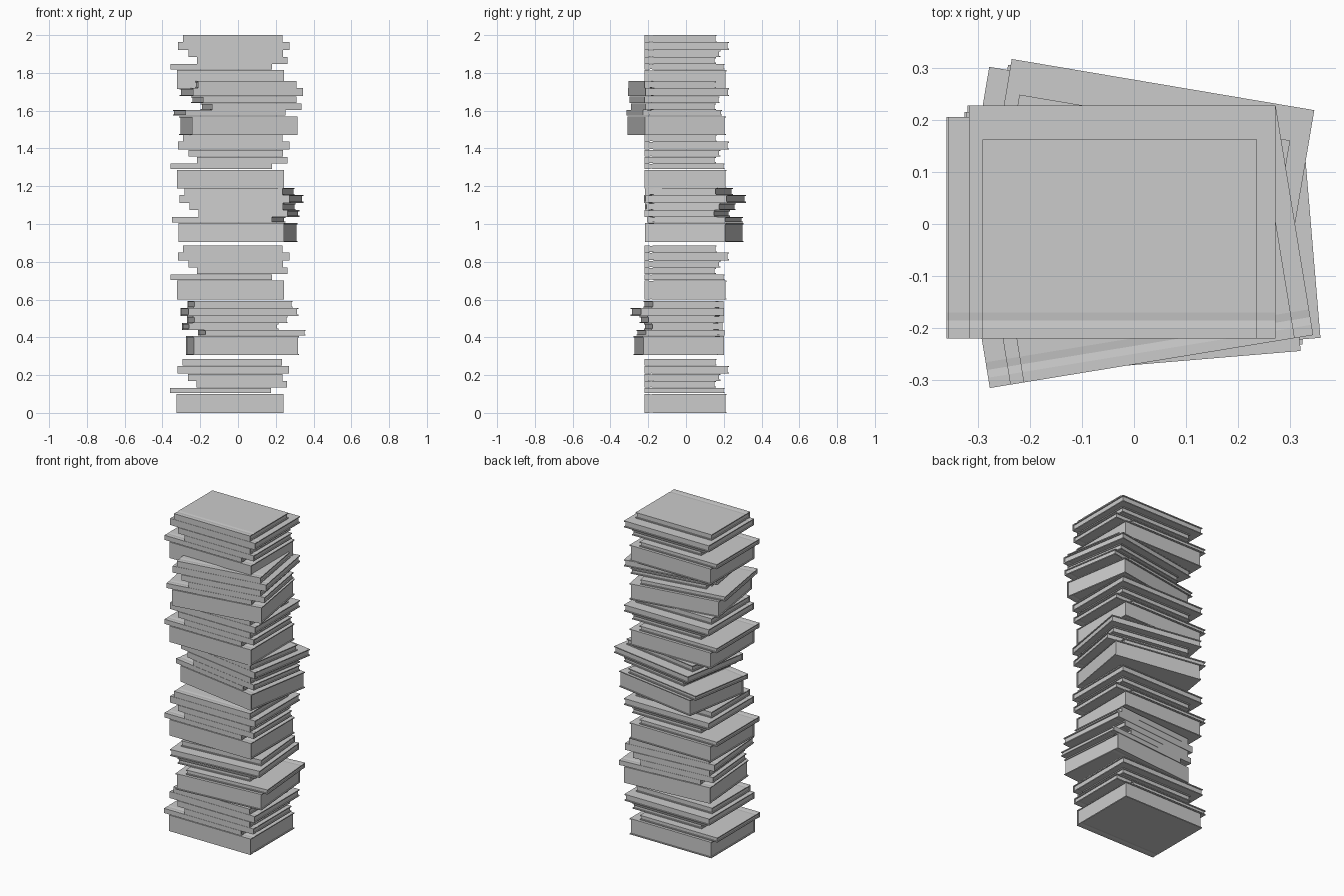
import bpy, bmesh
from math import radians
from mathutils import Matrix

cube = bpy.data.objects.get("Cube")
if cube:
    bpy.data.objects.remove(cube, do_unlink=True)

grey = bpy.data.materials.new("plain grey")
grey.use_nodes = True
COLOUR = (0.6, 0.6, 0.6, 1)
grey.diffuse_color = COLOUR
grey.node_tree.nodes["Principled BSDF"].inputs["Base Color"].default_value = COLOUR

SPINE = -0.22    # all spines line up on this y
BOARD = 0.006    # cover thickness
LIP = 0.006      # how far the covers overhang the pages

# Books of one pile: left x, right x, back y, bottom z, top z
BOOKS = {
    "thick_book": (-0.322, 0.243, 0.215, 0.0, 0.1),
    "thin_book": (-0.357, 0.179, 0.205, 0.104, 0.133),
    "shifted_book": (-0.216, 0.263, 0.158, 0.134, 0.169),
    "small_book": (-0.263, 0.238, 0.182, 0.17, 0.206),
    "wide_book": (-0.317, 0.272, 0.227, 0.208, 0.249),
    "top_book": (-0.291, 0.236, 0.162, 0.25, 0.286),
}

# Piles: shift x, shift y, base z, turn in degrees
PILES = [
    (-0.003, 0, 0.0, 0),
    (-0.015, -0.044, 0.306, 184.8),
    (0, 0, 0.6, 0),
    (0.04, 0.04, 0.904, -9.6),
    (0, 0, 1.187, 0),
    (0.04, -0.04, 1.47, 9.3),
    (0, 0, 1.714, 0),
]


def extrude_profile(bm, profile, x0, x1):
    """Sweep a closed (y, z) outline from x0 to x1."""
    face = bm.faces.new([bm.verts.new((x0, y, z)) for y, z in profile])
    new = bmesh.ops.extrude_face_region(bm, geom=[face])["geom"]
    bmesh.ops.translate(bm, vec=(x1 - x0, 0, 0),
                        verts=[v for v in new if isinstance(v, bmesh.types.BMVert)])


def make_book(name, x0, x1, back, z0, z1):
    bm = bmesh.new()
    # Cover: C-shaped outline with a shallow hinge dip behind the spine
    dip = [(0.02, 0), (0.035, 0.002), (0.05, 0)]
    lower = [(SPINE + y, z0 + d) for y, d in dip]
    upper = [(SPINE + y, z1 - d) for y, d in reversed(dip)]
    inner = SPINE + BOARD
    cover = ([(SPINE, z0)] + lower
             + [(back, z0), (back, z0 + BOARD), (inner, z0 + BOARD),
                (inner, z1 - BOARD), (back, z1 - BOARD), (back, z1)]
             + upper + [(SPINE, z1)])
    extrude_profile(bm, cover, x0, x1)
    # Page block, set in from the cover edges
    pages = [(inner, z0 + BOARD), (back - LIP, z0 + BOARD),
             (back - LIP, z1 - BOARD), (inner, z1 - BOARD)]
    extrude_profile(bm, pages, x0 + LIP, x1 - LIP)
    bmesh.ops.recalc_face_normals(bm, faces=bm.faces)
    mesh = bpy.data.meshes.new(name)
    bm.to_mesh(mesh)
    bm.free()
    mesh.materials.append(grey)
    return mesh


# Shared book meshes, placed once in every pile
meshes = {name: make_book(name, *size) for name, size in BOOKS.items()}
for number, (x, y, z, turn) in enumerate(PILES, 1):
    for name, mesh in meshes.items():
        book = bpy.data.objects.new(f"{name}_{number}", mesh)
        book.matrix_world = Matrix.Translation((x, y, z)) @ Matrix.Rotation(radians(turn), 4, 'Z')
        bpy.context.collection.objects.link(book)
